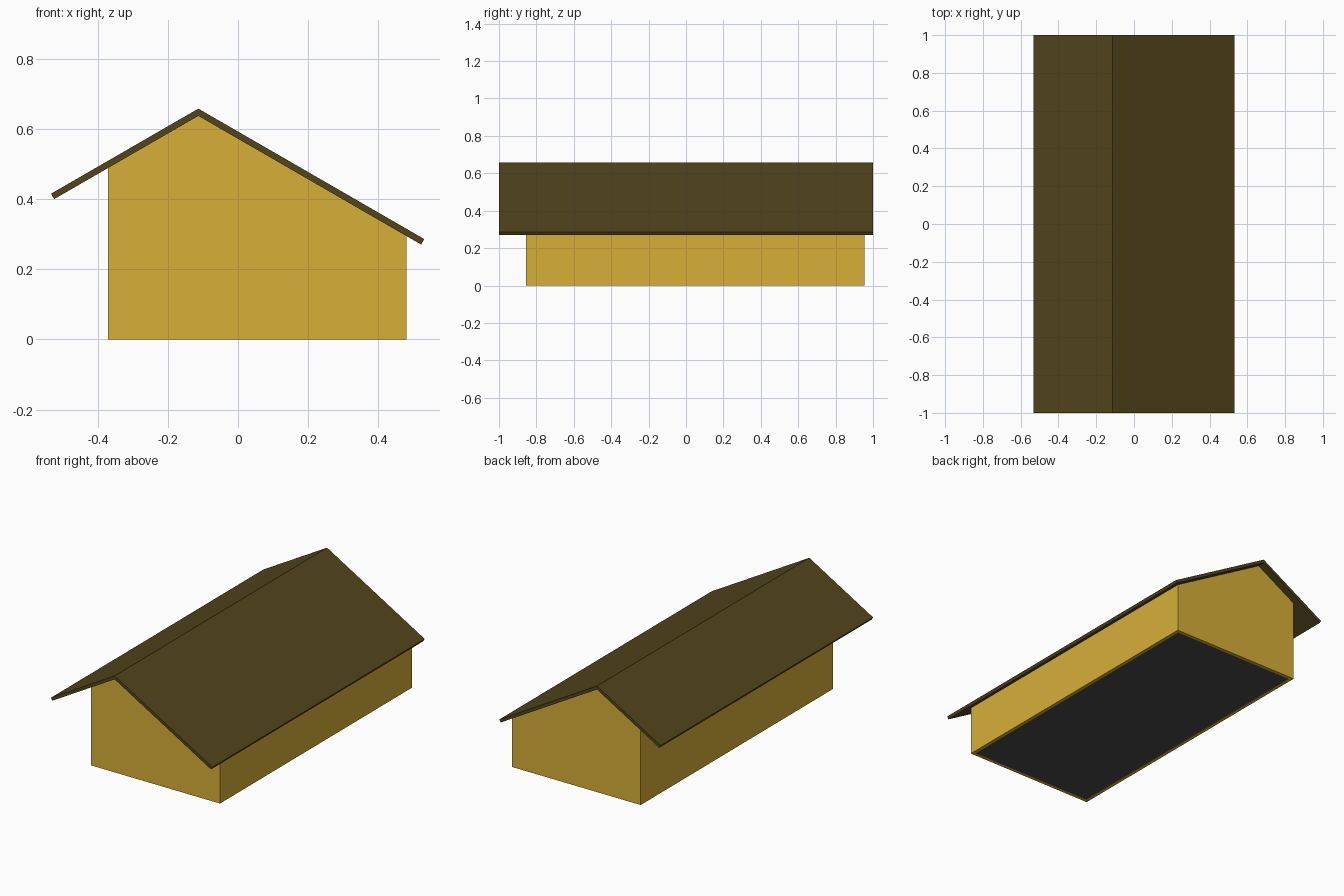
import bpy, bmesh, math

if "Cube" in bpy.data.objects:
    bpy.data.objects.remove(bpy.data.objects["Cube"])

X0, X1 = -0.37, 0.48            # side walls
Y0, Y1 = -0.855, 0.955          # gable walls
RIDGE_X, RIDGE_Z = -0.113, 0.637  # underside of the ridge
SLOPE = math.tan(math.radians(30))
WALL = 0.02
ROOF = 0.018


def material(name, color):
    m = bpy.data.materials.new(name)
    m.diffuse_color = (*color, 1)
    m.use_nodes = True
    m.node_tree.nodes["Principled BSDF"].inputs["Base Color"].default_value = m.diffuse_color
    return m


def under(x):
    """Height of the roof underside at x."""
    return RIDGE_Z - abs(x - RIDGE_X) * SLOPE


def prism(name, profile, y0, y1, mat, open_edges=()):
    """Extrude an x-z profile along y, leaving the listed sides open."""
    bm = bmesh.new()
    a = [bm.verts.new((x, y0, z)) for x, z in profile]
    b = [bm.verts.new((x, y1, z)) for x, z in profile]
    bm.faces.new(a)
    bm.faces.new(b[::-1])
    n = len(a)
    for i in range(n):
        if i not in open_edges:
            j = (i + 1) % n
            bm.faces.new((a[i], b[i], b[j], a[j]))
    bmesh.ops.recalc_face_normals(bm, faces=bm.faces)
    me = bpy.data.meshes.new(name)
    bm.to_mesh(me)
    bm.free()
    ob = bpy.data.objects.new(name, me)
    bpy.context.collection.objects.link(ob)
    me.materials.append(mat)
    return ob


yellow = material("wall_yellow", (0.68, 0.43, 0.04))
brown = material("roof_brown", (0.085, 0.059, 0.011))
dark = material("floor_dark", (0.07, 0.07, 0.07))

# Walls: gabled shell, open at the bottom and under the roof
walls = prism("walls", [(X0, 0), (X1, 0), (X1, under(X1)), (RIDGE_X, RIDGE_Z), (X0, under(X0))],
              Y0, Y1, yellow, open_edges=(0, 2, 3))
shell = walls.modifiers.new("thickness", 'SOLIDIFY')
shell.thickness = WALL
shell.offset = -1
shell.use_even_offset = True

# Roof: bent slab with ends cut square to the slope
dx, dz = ROOF * math.sin(math.radians(30)), ROOF * math.cos(math.radians(30))
L, R = -0.524, 0.522
prism("roof", [(L, under(L)), (RIDGE_X, RIDGE_Z), (R, under(R)), (R + dx, under(R) + dz),
               (RIDGE_X, RIDGE_Z + ROOF / math.cos(math.radians(30))), (L - dx, under(L) + dz)],
      -1, 1, brown)

# Floor plate inside the walls
prism("floor", [(X0 + WALL, 0), (X1 - WALL, 0), (X1 - WALL, 0.02), (X0 + WALL, 0.02)],
      Y0 + WALL, Y1 - WALL, dark)
